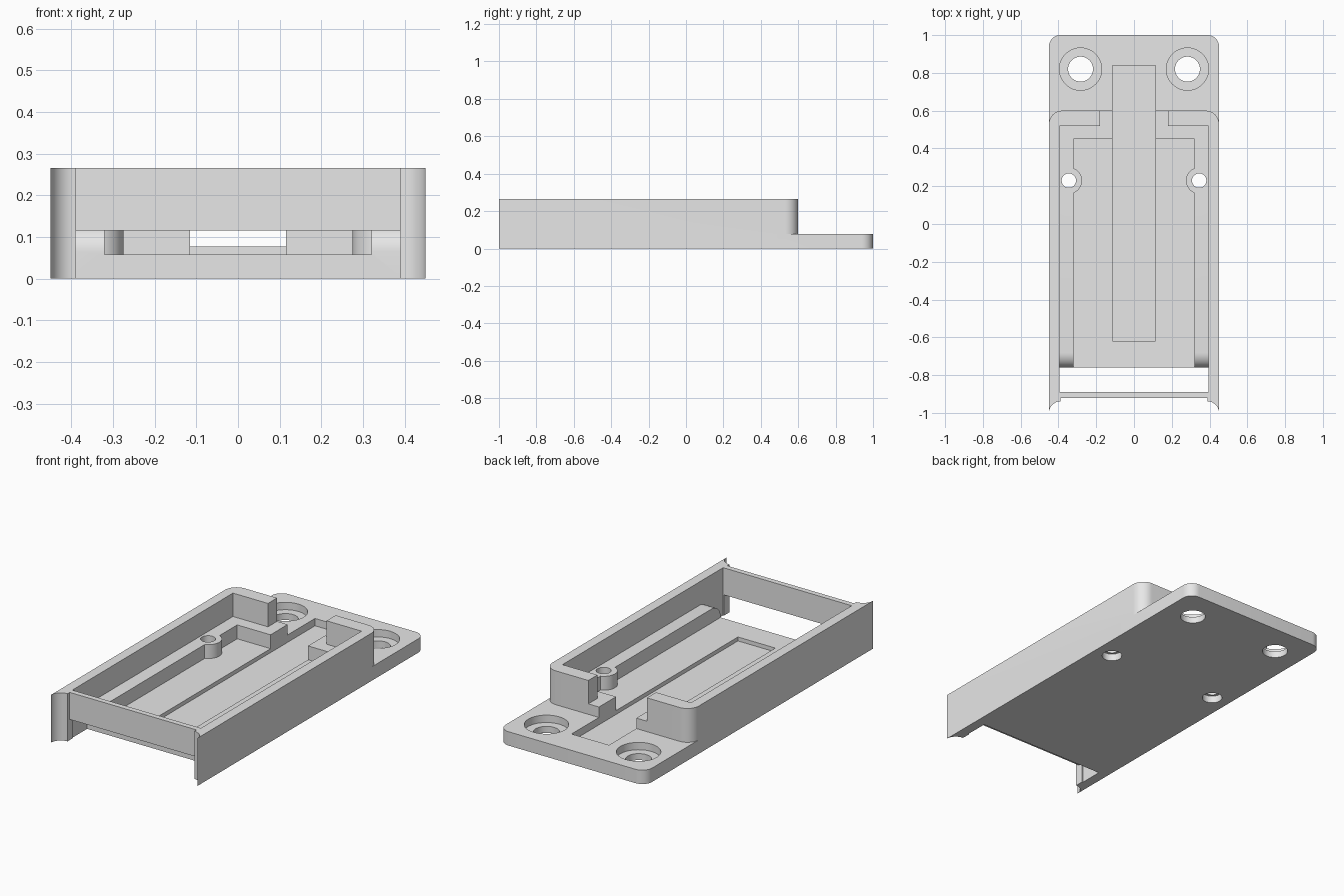
import bpy, bmesh
from math import sin, cos, pi, radians

if "Cube" in bpy.data.objects:
    bpy.data.objects.remove(bpy.data.objects["Cube"], do_unlink=True)

grey = bpy.data.materials.new("plain grey")
grey.use_nodes = True
grey.diffuse_color = (0.8, 0.8, 0.8, 1)
grey.node_tree.nodes["Principled BSDF"].inputs["Base Color"].default_value = (0.8, 0.8, 0.8, 1)


def arc(cx, cy, r, a0, a1, n=10):
    return [(cx + r * cos(radians(a0 + (a1 - a0) * i / n)),
             cy + r * sin(radians(a0 + (a1 - a0) * i / n))) for i in range(n + 1)]


def prism(name, pts, lo, hi, along_x=False):
    """Extrude an outline along z, or a (y, z) outline along x."""
    bm = bmesh.new()
    place = (lambda p, h: (h, p[0], p[1])) if along_x else (lambda p, h: (p[0], p[1], h))
    bottom = bm.faces.new([bm.verts.new(place(p, lo)) for p in pts])
    out = bmesh.ops.extrude_face_region(bm, geom=[bottom])
    shift = (hi - lo, 0, 0) if along_x else (0, 0, hi - lo)
    bmesh.ops.translate(bm, vec=shift, verts=[g for g in out["geom"] if isinstance(g, bmesh.types.BMVert)])
    bmesh.ops.recalc_face_normals(bm, faces=bm.faces)
    mesh = bpy.data.meshes.new(name)
    bm.to_mesh(mesh)
    bm.free()
    mesh.materials.append(grey)
    ob = bpy.data.objects.new(name, mesh)
    bpy.context.collection.objects.link(ob)
    return ob


def box(half, y0, y1, z0, z1):
    return prism("box_tool", [(-half, y0), (half, y0), (half, y1), (-half, y1)], z0, z1)


def disc(x, y, r, z0, z1):
    return prism("round_tool", arc(x, y, r, 0, 360, 48)[:-1], z0, z1)


def combine(tool, operation="DIFFERENCE"):
    mod = tray.modifiers.new("combine", "BOOLEAN")
    mod.operation, mod.solver, mod.object = operation, "EXACT", tool
    bpy.context.view_layer.objects.active = tray
    bpy.ops.object.modifier_apply(modifier=mod.name)
    bpy.data.objects.remove(tool, do_unlink=True)


W, H, LEDGE, FLOOR = 0.45, 0.265, 0.135, 0.058

# Main body: rounded rear corners, concave flared tips at the front
right_half = [(0.39, -0.92)] + arc(0.389, -1, 0.061, 90, 0) + arc(W - 0.07, 0.53, 0.07, 0, 90)
tray = prism("tray_body", right_half + [(-x, y) for x, y in reversed(right_half)], 0, H)

# Rear mounting flange
rear = arc(W - 0.06, 0.94, 0.06, 0, 90)
flange = [(W, 0.4)] + rear + [(-x, y) for x, y in reversed(rear)] + [(-W, 0.4)]
combine(prism("flange", flange, 0, 0.077), "UNION")

# Cavity, stepped floor, front opening and rear wall notch
combine(box(0.395, -0.89, 0.52, LEDGE, 0.4))
combine(box(0.32, -0.85, 0.45, FLOOR, 0.2))
combine(box(0.395, -0.89, -0.76, -0.1, 0.2))
combine(box(0.39, -1.1, -0.85, -0.1, 0.115))
combine(box(0.18, 0.48, 0.7, LEDGE, 0.4))

# Rounded front ends of the side ledges
ramp = [(-0.68 + 0.08 * cos(a), 0.065 + 0.07 * sin(a)) for a in [pi - pi / 2 * i / 10 for i in range(11)]]
combine(prism("ramp_tool", ramp + [(-0.68, 0.2), (-0.8, 0.2), (-0.8, 0.065)], -0.395, 0.395, True))

# Long central channel running out onto the flange
combine(box(0.115, -0.62, 0.84, 0.036, 0.4))

for side in (-1, 1):
    # Screw bosses with through holes recessed from below
    combine(disc(side * 0.345, 0.23, 0.07, 0.02, LEDGE), "UNION")
    combine(disc(side * 0.345, 0.23, 0.038, -0.1, 0.3))
    combine(disc(side * 0.345, 0.23, 0.052, -0.1, 0.04))
    # Counterbored flange holes
    combine(disc(side * 0.283, 0.82, 0.112, 0.036, 0.2))
    combine(disc(side * 0.283, 0.82, 0.066, -0.1, 0.2))

bpy.ops.object.select_all(action="DESELECT")
tray.select_set(True)
bpy.context.view_layer.objects.active = tray
bpy.ops.object.shade_smooth_by_angle(angle=radians(30))
